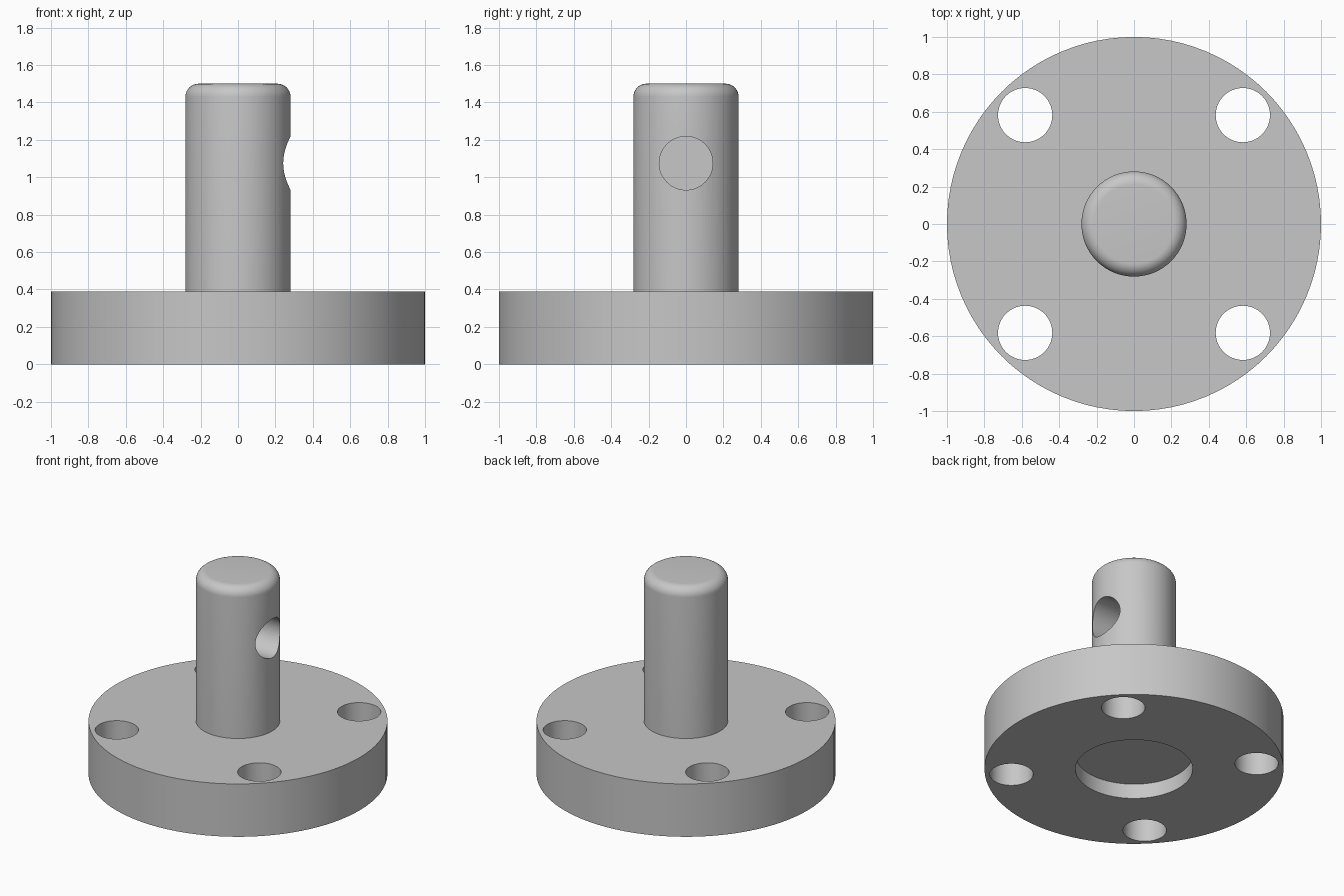
import bpy
import math
from mathutils import Matrix

cube = bpy.data.objects.get("Cube")
if cube:
    bpy.data.objects.remove(cube)

SEGMENTS = 96
BASE_R, BASE_TOP = 1.0, 0.39
POST_R, POST_TOP, FILLET = 0.281, 1.5, 0.07
BOLT_R, BOLT_POS = 0.145, 0.582

grey = bpy.data.materials.new("plain grey")
grey.use_nodes = True
colour = (0.57, 0.57, 0.57, 1)
grey.diffuse_color = colour
grey.node_tree.nodes["Principled BSDF"].inputs["Base Color"].default_value = colour


def lathe(name, profile):
    """Closed solid turned about z; the profile runs bottom to top as (radius, z)."""
    verts, faces = [], []
    for r, z in profile:
        for i in range(SEGMENTS):
            a = math.tau * i / SEGMENTS
            verts.append((r * math.cos(a), r * math.sin(a), z))
    for k in range(len(profile) - 1):
        lo, hi = k * SEGMENTS, (k + 1) * SEGMENTS
        for i in range(SEGMENTS):
            j = (i + 1) % SEGMENTS
            faces.append((lo + i, lo + j, hi + j, hi + i))
    faces.append(tuple(reversed(range(SEGMENTS))))
    faces.append(tuple(range(len(verts) - SEGMENTS, len(verts))))
    mesh = bpy.data.meshes.new(name)
    mesh.from_pydata(verts, [], faces)
    mesh.materials.append(grey)
    obj = bpy.data.objects.new(name, mesh)
    bpy.context.collection.objects.link(obj)
    return obj


def cut(target, name, radius, low, high, matrix=Matrix()):
    """Subtract a cylinder from the target, then drop the cutter."""
    cutter = lathe(name, [(radius, low), (radius, high)])
    cutter.data.transform(matrix)
    cutter.hide_render = True
    mod = target.modifiers.new(name, 'BOOLEAN')
    mod.operation, mod.solver, mod.object = 'DIFFERENCE', 'EXACT', cutter
    bpy.context.view_layer.objects.active = target
    bpy.ops.object.modifier_apply(modifier=name)
    bpy.data.objects.remove(cutter)


# Round post with a filleted top, standing on the flange
fillet = [(POST_R - FILLET + FILLET * math.cos(a), POST_TOP - FILLET + FILLET * math.sin(a))
          for a in (math.pi / 2 * i / 10 for i in range(11))]
post = lathe("post", [(POST_R, BASE_TOP - 0.05)] + fillet)

# Flange disc
flange = lathe("flange", [(BASE_R, 0), (BASE_R, BASE_TOP)])

# Four bolt holes through the flange
for sx in (-1, 1):
    for sy in (-1, 1):
        cut(flange, "bolt_hole", BOLT_R, -0.1, BASE_TOP + 0.1,
            Matrix.Translation((sx * BOLT_POS, sy * BOLT_POS, 0)))

# Shallow round recess underneath
cut(flange, "bottom_recess", 0.392, -0.1, 0.11)

# Blind cross hole in the left side of the post
cut(post, "cross_hole", 0.143, -0.03, 0.5,
    Matrix.Translation((0, 0, 1.075)) @ Matrix.Rotation(math.pi / 2, 4, 'Y'))

# Smooth the round walls, keep the rims sharp
bpy.ops.object.select_all(action='DESELECT')
for obj in (post, flange):
    obj.select_set(True)
bpy.context.view_layer.objects.active = post
bpy.ops.object.shade_smooth_by_angle(angle=math.radians(30))
